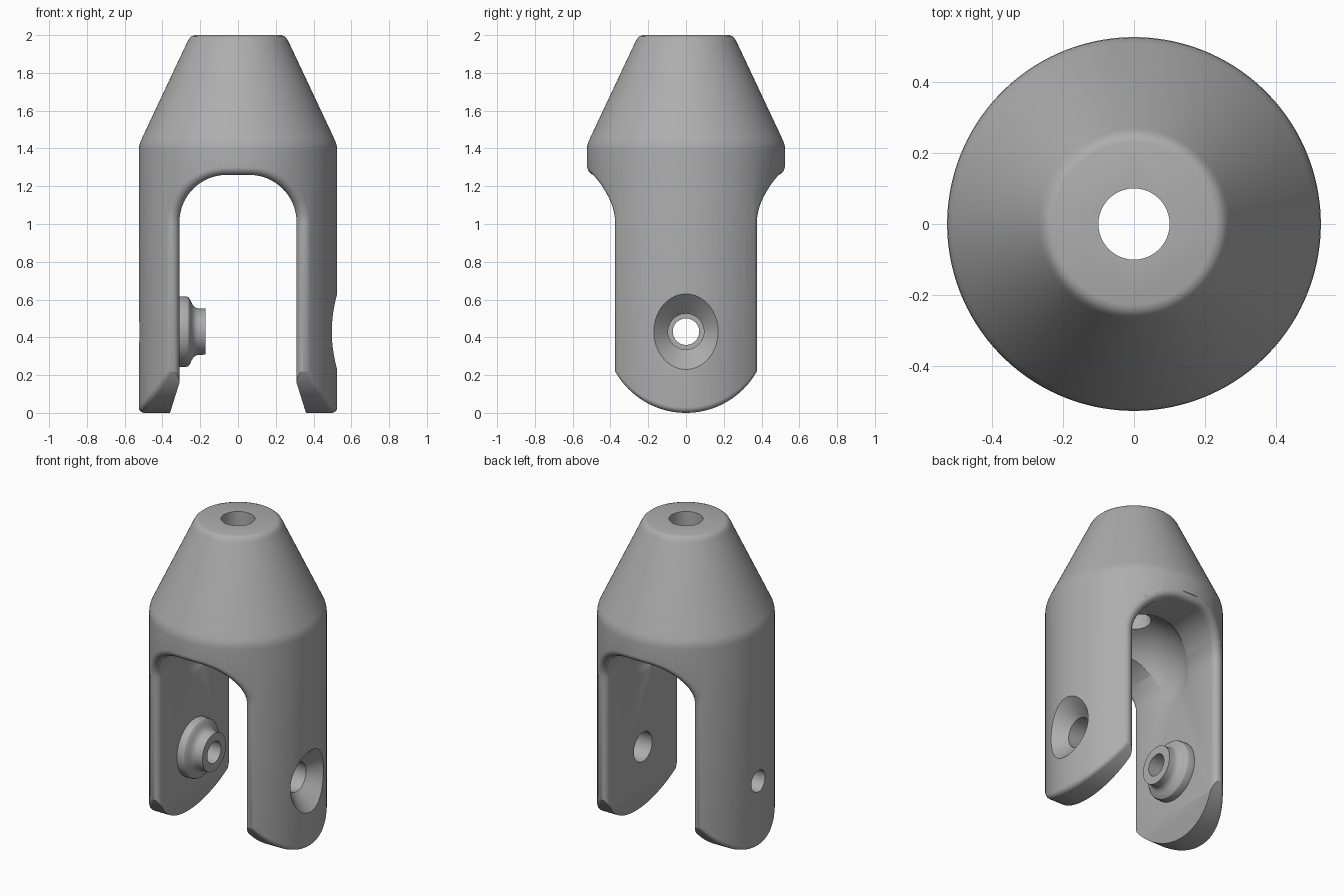
import bpy, bmesh, math
from mathutils import Vector

R = 0.525        # outer radius of the body
PIVOT_Z = 0.43   # height of the pin axis

if "Cube" in bpy.data.objects:
    bpy.data.objects.remove(bpy.data.objects["Cube"])

grey = bpy.data.materials.new("plain grey")
grey.use_nodes = True
grey.diffuse_color = (0.42, 0.42, 0.42, 1)
grey.node_tree.nodes["Principled BSDF"].inputs["Base Color"].default_value = (0.42, 0.42, 0.42, 1)


def loft(name, rings):
    """Closed solid through a list of equal-length closed rings."""
    bm = bmesh.new()
    rows = [[bm.verts.new(p) for p in ring] for ring in rings]
    n = len(rows[0])
    for a, b in zip(rows, rows[1:]):
        for i in range(n):
            k = (i + 1) % n
            bm.faces.new((a[i], a[k], b[k], b[i]))
    bm.faces.new(rows[0])
    bm.faces.new(rows[-1])
    bmesh.ops.recalc_face_normals(bm, faces=bm.faces)
    mesh = bpy.data.meshes.new(name)
    bm.to_mesh(mesh)
    bm.free()
    mesh.materials.append(grey)
    obj = bpy.data.objects.new(name, mesh)
    bpy.context.collection.objects.link(obj)
    return obj


def turned(name, profile, axis="z", segments=64):
    """Lathe (radius, position) points round the z axis or the pin axis."""
    rings = []
    for rad, pos in profile:
        ring = []
        for i in range(segments):
            t = math.tau * (i + 0.5) / segments
            c, s = rad * math.cos(t), rad * math.sin(t)
            ring.append((c, s, pos) if axis == "z" else (pos, c, PIVOT_Z + s))
        rings.append(ring)
    return loft(name, rings)


def rounded_cutter(name, profile, fillet, along_y, steps=8):
    """Sweep an (a, z, normal) outline through the body, flaring at the
    outer surface so that the cut leaves a rolled edge."""
    def ring(side, k):
        pts = []
        for a, z, na, nz in profile:
            ca, cz = a + fillet * na, z + fillet * nz
            cb = math.sqrt(max((R - fillet) ** 2 - ca * ca, 0.04))
            if na == nz == 0:
                p = Vector((a, cb + 0.01 * k, z))
            else:
                start = Vector((-na, 0, -nz))
                end = Vector((ca, cb, 0)).normalized()
                p = Vector((ca, cb, cz)) + fillet * start.slerp(end, min(k, 1))
            if k > 1:
                p.y = 0.8
            p.y *= side
            pts.append(p if along_y else Vector((p.y, p.x, p.z)))
        return pts
    ks = [i / steps for i in range(steps + 1)] + [2]
    return loft(name, [ring(-1, k) for k in reversed(ks)] + [ring(1, k) for k in ks])


def combine(target, tool, operation="DIFFERENCE"):
    mod = target.modifiers.new(tool.name, "BOOLEAN")
    mod.operation = operation
    mod.solver = "EXACT"
    mod.object = tool
    bpy.context.view_layer.objects.active = target
    bpy.ops.object.modifier_apply(modifier=mod.name)
    bpy.data.objects.remove(tool)


# Body: cylinder with a tapered top
body = turned("clevis_body", [(R, -0.05), (R, 1.39), (0.523, 1.412), (0.517, 1.435),
                              (0.508, 1.455), (0.268, 1.965), (0.258, 1.983),
                              (0.245, 1.995), (0.228, 2.0)], segments=128)

# Fork slot: rounded ceiling, straight walls and a flared bottom
half = [(0.4225, -0.2, 0.954, 0.298), (0.31, 0.16, 0.988, 0.15), (0.31, 0.17, 1, 0)]
for i in range(17):
    t = math.pi / 2 * i / 16
    c, s = math.cos(t), math.sin(t)
    half.append((0.06 + 0.25 * c, 1.01 + 0.25 * s, c, s))
slot = half + [(-a, z, -na, nz) for a, z, na, nz in reversed(half)]
combine(body, rounded_cutter("slot_cutter", slot, 0.04, True))

# Rounded leg ends, concentric with the pin
ends = []
for i in range(49):
    t = math.pi * (1 + i / 48)
    c, s = math.cos(t), math.sin(t)
    ends.append((PIVOT_Z * c, PIVOT_Z + PIVOT_Z * s, -c, -s))
ends += [(0.7, 0.43, 0, 0), (0.7, -0.3, 0, 0), (-0.7, -0.3, 0, 0), (-0.7, 0.43, 0, 0)]
combine(body, rounded_cutter("leg_end_cutter", ends, 0.03, False))

# Domed pocket under the top and the vertical bore
dome = [(0.335 * math.sin(math.pi * i / 32), 1.03 - 0.335 * math.cos(math.pi * i / 32))
        for i in range(1, 32)]
combine(body, turned("pocket_cutter", dome))
combine(body, turned("bore_cutter", [(0.1, 1.1), (0.1, 2.2)]))

# Stepped boss on the inside of the right leg
boss = turned("pin_boss", [(0.187, -0.36), (0.187, -0.275), (0.183, -0.263), (0.172, -0.254),
                           (0.155, -0.247), (0.139, -0.238), (0.128, -0.226),
                           (0.123, -0.21), (0.122, -0.172)], "x")
combine(body, boss, "UNION")

# Pin holes: plain on the right, countersunk on the left
combine(body, turned("right_hole_cutter", [(0.07, -0.7), (0.07, 0.0)], "x"))
combine(body, turned("left_hole_cutter", [(0.095, 0.1), (0.095, 0.425), (0.3, 0.62)], "x"))

# Smooth shading with crisp edges
bpy.ops.object.select_all(action="DESELECT")
body.select_set(True)
bpy.context.view_layer.objects.active = body
bpy.ops.object.shade_smooth_by_angle(angle=math.radians(30))
